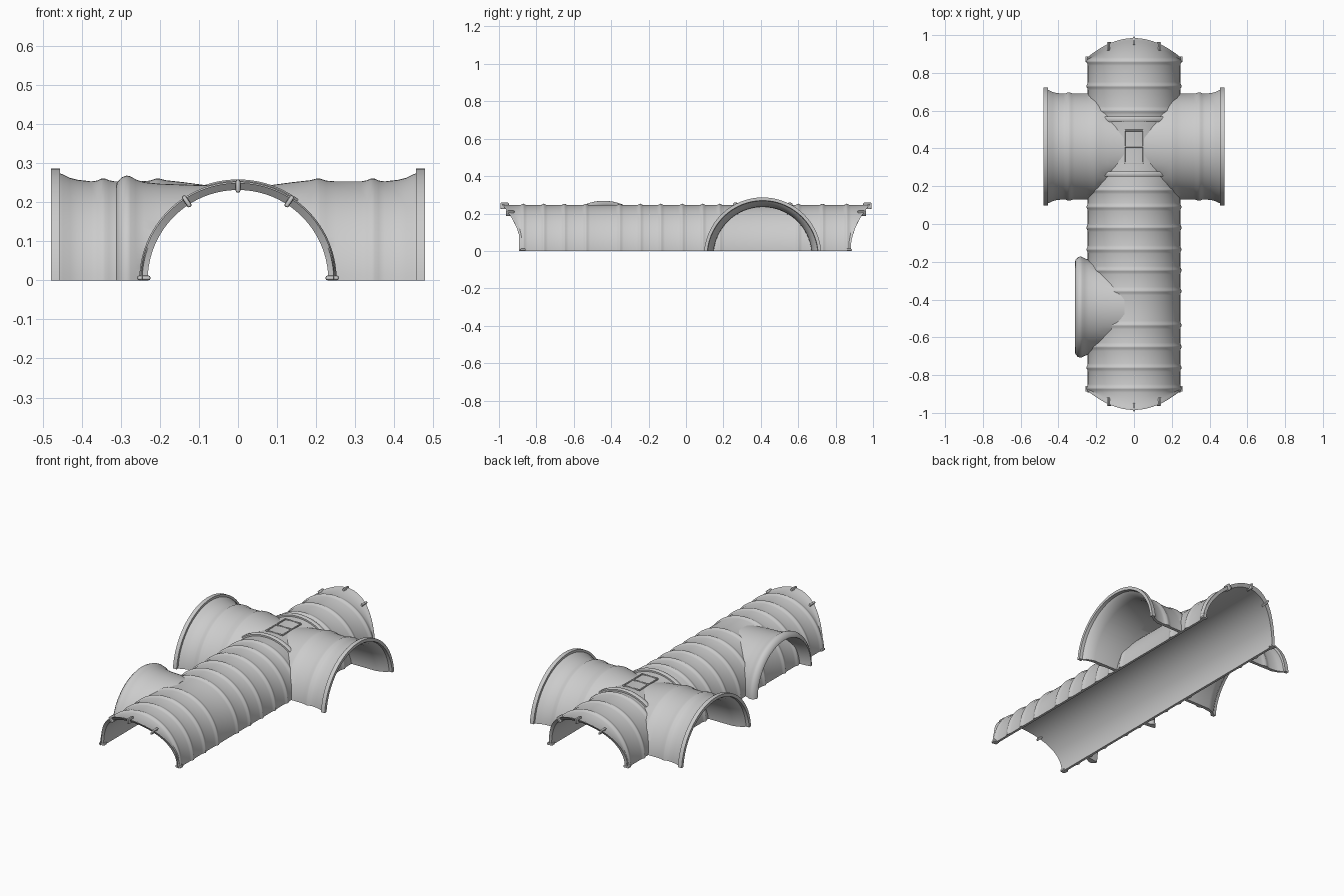
import bpy, bmesh, math
from mathutils import Vector, Matrix

if "Cube" in bpy.data.objects:
    bpy.data.objects.remove(bpy.data.objects["Cube"])


def finish(name, bm, angle=35):
    bmesh.ops.remove_doubles(bm, verts=bm.verts, dist=1e-5)
    bmesh.ops.recalc_face_normals(bm, faces=bm.faces)
    me = bpy.data.meshes.new(name)
    bm.to_mesh(me)
    bm.free()
    ob = bpy.data.objects.new(name, me)
    bpy.context.collection.objects.link(ob)
    bpy.ops.object.select_all(action='DESELECT')
    ob.select_set(True)
    bpy.context.view_layer.objects.active = ob
    bpy.ops.object.shade_smooth_by_angle(angle=math.radians(angle))
    return ob


def arch(name, profile, place, n=48, drop=0.0, span=None):
    """Sweep a closed (axial, radius) profile over a half circle cut at z = 0."""
    bm = bmesh.new()
    rings = []
    for i in range(n + 1):
        ring = []
        for a, r in profile:
            t0 = span if span is not None else math.asin(drop / r)
            t = t0 + (math.pi - 2 * t0) * i / n
            ring.append(bm.verts.new(place(a, r * math.cos(t), max(0, r * math.sin(t) - drop))))
        rings.append(ring)
    m = len(profile)
    for p, q in zip(rings, rings[1:]):
        for j in range(m):
            k = (j + 1) % m
            bm.faces.new((p[j], p[k], q[k], q[j]))
    bm.faces.new(rings[0])
    bm.faces.new(rings[-1][::-1])
    return finish(name, bm)


# main ribbed tunnel with swept-back ends
def main_place(a, u, z):
    end = 0.88 + 0.105 * (z / 0.25) ** 2
    if abs(a) > 0.9:
        a = math.copysign(end - (1 - abs(a)), a)
    return Vector((u, a, z))


ribs = [-.87, -.76, -.65, -.535, -.355, -.245, -.135, -.02, .09, .18, .60, .73, .86]
outer = [(-1, .249), (-.992, .249), (-.985, .245)]
for y in ribs:
    if abs(y) < .865 or y < 0:
        outer += [(y + d, .245 + h) for d, h in
                  ((-.022, 0), (-.012, .002), (-.005, .006), (0, .0075), (.005, .006), (.012, .002), (.022, 0))]
outer += [(.985, .245), (.992, .249), (1, .249)]
inner = [(1, .231), (.87, .231), (-.87, .231), (-1, .231)]
arch("main_tunnel", outer + inner, main_place, 64)


# side branches, trimmed against the main tunnel wall
def branch(name, profile, sign, yc, drop):
    def place(a, u, z):
        trim = math.sqrt(max(0, .238 ** 2 - z * z))
        return Vector((sign * max(a, trim), yc + u, z))
    arch(name, profile, place, 56, drop)


wide = [(.478, .314), (.455, .314), (.455, .301), (.448, .299), (.43, .29), (.41, .285), (.375, .281),
        (.36, .283), (.35, .288), (.34, .288), (.33, .284), (.315, .281), (.25, .281), (.225, .283),
        (.21, .288), (.20, .288), (.185, .284), (.14, .279), (.08, .271), (.04, .270),
        (.04, .262), (.2, .262), (.40, .264), (.445, .28), (.46, .295), (.478, .297)]
for s, label in ((-1, "left"), (1, "right")):
    branch(label + "_branch", wide, s, .41, .028)

flared = [(.312, .240), (.31, .25), (.298, .263), (.285, .268), (.275, .266), (.262, .258), (.24, .251),
          (.20, .247), (.12, .244), (.05, .2425), (.05, .232), (.2, .232), (.27, .233)]
branch("flared_side_branch", flared, -1, -.44, 0)

# raised bands either side of the crossing
for y, label in ((.265, "front"), (.555, "back")):
    arch(label + "_crossing_band",
         [(y - .014, .24), (y - .014, .254), (y - .007, .258), (y + .007, .258), (y + .014, .254), (y + .014, .24)],
         lambda a, u, z: Vector((u, a, z)), 24, 0, math.radians(53))


# small rounded blocks
def block(name, size, matrix, bevel):
    bm = bmesh.new()
    bmesh.ops.create_cube(bm, size=1)
    bmesh.ops.scale(bm, vec=size, verts=bm.verts)
    bmesh.ops.bevel(bm, geom=bm.edges[:], offset=bevel, segments=2, affect='EDGES', profile=.5)
    bmesh.ops.transform(bm, matrix=matrix, verts=bm.verts)
    finish(name, bm)


# hatch frame on top of the crossing
for x in (-.05, .05):
    block("hatch_rail", (.008, .17, .008), Matrix.Translation((x, .41, .242)), .002)
for y in (.325, .41, .495):
    block("hatch_crossbar", (.10, .008, .008), Matrix.Translation((0, y, .244)), .002)

# clips along both end rims
for s in (-1, 1):
    for deg in (0, 57, 90, 123, 180):
        t = math.radians(deg)
        c, z = .241 * math.cos(t), .241 * math.sin(t)
        y = .88 + .105 * (z / .25) ** 2 - .008
        if deg in (0, 180):
            z = .006
        mat = Matrix.Translation((c, s * y, z)) @ Matrix.Rotation(-t, 4, 'Y')
        length = .045 if 0 < deg < 180 else .03
        block("rim_clip", (.034, length, .012), mat, .005)
